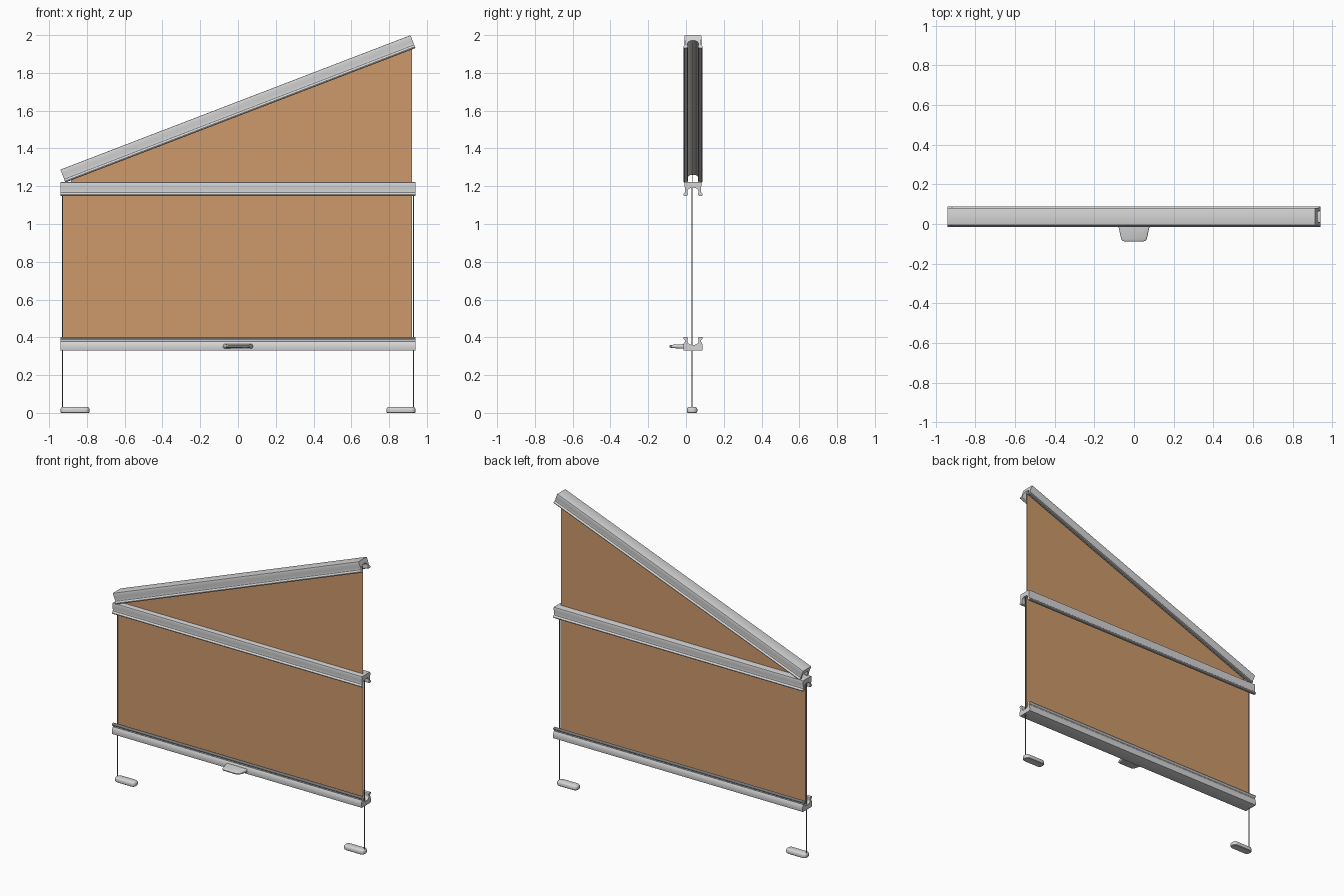
import bpy, bmesh, math
from mathutils import Matrix, Vector

if "Cube" in bpy.data.objects:
    bpy.data.objects.remove(bpy.data.objects["Cube"])

def mat(name, rgb):
    m = bpy.data.materials.new(name)
    m.diffuse_color = (*rgb, 1)
    m.use_nodes = True
    m.node_tree.nodes["Principled BSDF"].inputs["Base Color"].default_value = m.diffuse_color
    return m

GREY = mat("light_grey_metal", (0.66, 0.66, 0.66))
TAN = mat("tan_fabric", (0.61, 0.32, 0.145))
CORD = mat("grey_cord", (0.25, 0.25, 0.25))
YC = 0.037    # centre line of the rails
YF = 0.032    # fabric plane

def finish(bm, name, m, smooth=True):
    bmesh.ops.recalc_face_normals(bm, faces=bm.faces)
    me = bpy.data.meshes.new(name)
    bm.to_mesh(me)
    bm.free()
    me.materials.append(m)
    ob = bpy.data.objects.new(name, me)
    bpy.context.collection.objects.link(ob)
    if smooth:
        bpy.ops.object.select_all(action='DESELECT')
        ob.select_set(True)
        bpy.context.view_layer.objects.active = ob
        bpy.ops.object.shade_smooth_by_angle(angle=math.radians(35))
    return ob

def loft(rings):
    """Bridge rings of equal point count and cap both ends."""
    bm = bmesh.new()
    vs = [[bm.verts.new(p) for p in r] for r in rings]
    n = len(vs[0])
    for a, b in zip(vs, vs[1:]):
        for i in range(n):
            j = (i + 1) % n
            bm.faces.new((a[i], a[j], b[j], b[i]))
    bm.faces.new(vs[0])
    bm.faces.new(vs[-1])
    return bm

# Channel rail: closed side at z=0, lips pointing down, mirrored half profile
def rail(name, length, matrix, base=0.044):
    half = [(base - .004, 0), (base - .001, .001), (base, .004), (base, .02),
            (base - .001, .036), (.042, .048), (.043, .055), (.048, .060),
            (.051, .065), (.050, .070), (.046, .073), (.034, .073),
            (.029, .070), (.027, .064), (.029, .055), (.029, .046),
            (.025, .038), (.016, .032), (.006, .030)]
    prof = half + [(-u, v) for u, v in reversed(half)]
    rings = [[matrix @ Vector((x, u, -v)) for u, v in prof] for x in (0, length)]
    finish(loft(rings), name, GREY)

ANG = math.radians(21)
rail("sloped_top_rail", 1.985,
     Matrix.Translation((-0.94, YC, 1.288)) @ Matrix.Rotation(-ANG, 4, 'Y'))
rail("middle_rail", 1.88, Matrix.Translation((-0.94, YC, 1.222)))
rail("bottom_rail", 1.88,
     Matrix.Translation((-0.94, YC, 0.33)) @ Matrix.Rotation(math.pi, 4, 'X'), 0.050)

# Fabric panels: thin plates in the xz plane
def panel(name, pts, t=0.003):
    rings = [[(x, YF + s * t / 2, z) for x, z in pts] for s in (-1, 1)]
    finish(loft(rings), name, TAN, False)

panel("lower_fabric", [(-.925, .355), (.922, .355), (.922, 1.195), (-.925, 1.195)])
panel("upper_fabric", [(-.885, 1.215), (.92, 1.215), (.92, 1.957), (-.885, 1.264)])

# Rounded outline helper
def rounded(pts, radii, seg=5):
    out = []
    for i, p in enumerate(pts):
        p = Vector(p)
        a = (Vector(pts[i - 1]) - p).normalized()
        b = (Vector(pts[(i + 1) % len(pts)]) - p).normalized()
        s, e = p + a * radii[i], p + b * radii[i]
        for k in range(seg + 1):
            t = k / seg
            out.append(s * (1 - t) ** 2 + p * 2 * t * (1 - t) + e * t * t)
    return out

# Feet and guide cords on both sides
for side, label in ((-1, "left"), (1, "right")):
    rings = []
    for z, d in ((.005, .004), (.008, .001), (.014, 0), (.026, 0), (.033, .004), (.037, .011)):
        hx, hy = .077 - d, .028 - d
        o = rounded([(-hx, -hy), (hx, -hy), (hx, hy), (-hx, hy)], [hy * .95] * 4)
        rings.append([(side * .863 + p.x, YF + p.y, z - .005) for p in o])
    finish(loft(rings), label + "_foot", GREY)
    bm = bmesh.new()
    bmesh.ops.create_cone(bm, cap_ends=True, segments=8, radius1=.003, radius2=.003,
                          depth=1.17, matrix=Matrix.Translation((side * .930, YF, .61)))
    finish(bm, label + "_guide_cord", CORD)

# Pull handle: tapered tab with rounded front corners
def tab(w_back, w_front, y_front):
    return rounded([(-w_back, -.010), (-w_front, y_front), (w_front, y_front), (w_back, -.010)],
                   [.001, .018, .018, .001])

rings = []
for z, d in ((.340, .006), (.343, .002), (.347, 0), (.357, 0), (.361, .002), (.364, .006)):
    rings.append([(p.x, p.y, z + (.352 - z) * .5 * max(0, (-p.y - .045) / .043))
                  for p in tab(.079 - d, .062 - d, -.088 + d)])
finish(loft(rings), "pull_handle", GREY)
